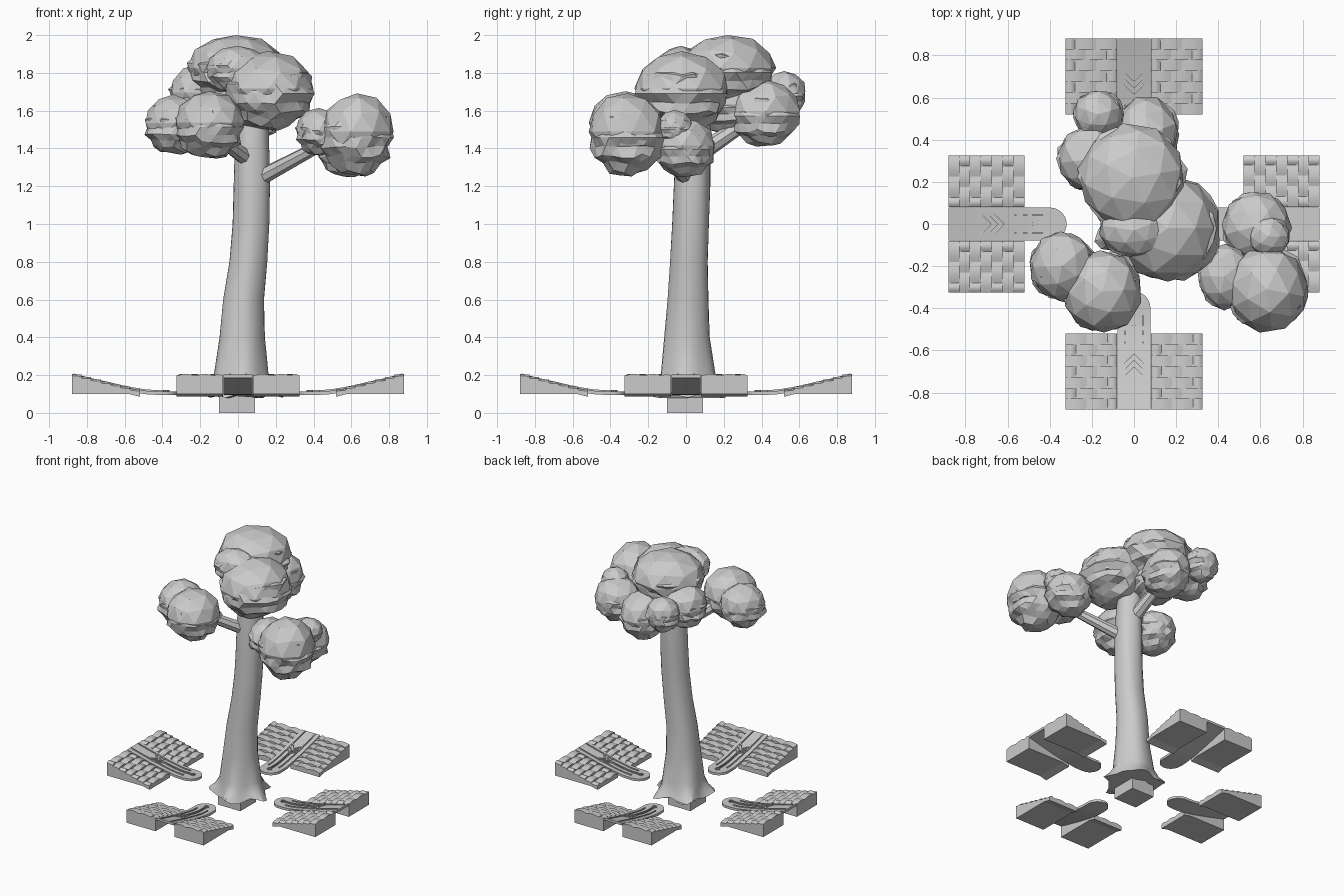
import bpy, bmesh, math, random
from math import sin, cos, pi
from mathutils import Vector, Matrix

random.seed(4)
if "Cube" in bpy.data.objects:
    bpy.data.objects.remove(bpy.data.objects["Cube"], do_unlink=True)

grey = bpy.data.materials.new("plain grey")
grey.use_nodes = True
grey.diffuse_color = (0.6, 0.6, 0.6, 1)
grey.node_tree.nodes["Principled BSDF"].inputs["Base Color"].default_value = (0.6, 0.6, 0.6, 1)


def finish(name, bm, smooth=None, turn=0):
    bmesh.ops.recalc_face_normals(bm, faces=bm.faces)
    bm.transform(Matrix.Rotation(turn, 4, 'Z'))
    me = bpy.data.meshes.new(name)
    bm.to_mesh(me)
    bm.free()
    me.materials.append(grey)
    ob = bpy.data.objects.new(name, me)
    bpy.context.collection.objects.link(ob)
    if smooth:
        bpy.ops.object.select_all(action='DESELECT')
        ob.select_set(True)
        bpy.context.view_layer.objects.active = ob
        bpy.ops.object.shade_smooth_by_angle(angle=math.radians(smooth))
    return ob


def loft(bm, rings):
    """Skin a list of closed point rings and cap both ends."""
    rows = [[bm.verts.new(p) for p in ring] for ring in rings]
    n = len(rows[0])
    for a, b in zip(rows, rows[1:]):
        for i in range(n):
            bm.faces.new((a[i], a[(i + 1) % n], b[(i + 1) % n], b[i]))
    bm.faces.new(rows[0][::-1])
    bm.faces.new(rows[-1])


# Trunk: centre and half widths by height, flaring into pointed roots
bm = bmesh.new()
stations = [(0.08, .02, .01, .185), (0.13, .02, .01, .16), (0.2, .015, .01, .145),
            (0.4, .02, .005, .12), (0.6, .028, .012, .108), (0.8, .055, .017, .1),
            (1.0, .07, .025, .097), (1.2, .075, .032, .096), (1.38, .075, .035, .092),
            (1.62, .08, .05, .08)]
rings = []
for z, x, y, r in stations:
    flare = max(0, (0.2 - z) / 0.12)
    ring = []
    for i in range(30):
        a = 2 * pi * i / 30
        lobe = abs(cos(2.5 * a + 0.4)) ** 3 - 0.3
        rad = r * (1 + 0.36 * flare * lobe + 0.02 * sin(5 * a + 4 * z))
        ring.append((x + rad * cos(a), y + rad * sin(a), z + 0.03 * flare * sin(3 * a) ** 2))
    rings.append(ring)
loft(bm, rings)
finish("trunk", bm, 35)

# Square plug below the trunk
bm = bmesh.new()
bmesh.ops.create_cube(bm, size=1, matrix=Matrix.Translation((-.005, -.005, .05))
                      @ Matrix.Diagonal((.19, .19, .1, 1)))
finish("root_plug", bm)


# Branches
def branch(name, start, end, r0, r1):
    a, b = Vector(start), Vector(end)
    bm = bmesh.new()
    q = (b - a).to_track_quat('Z', 'Y').to_matrix().to_4x4()
    bmesh.ops.create_cone(bm, segments=8, radius1=r0, radius2=r1, depth=(b - a).length,
                          cap_ends=True, matrix=Matrix.Translation((a + b) / 2) @ q)
    finish(name, bm)


branch("left_branch", (.09, .02, 1.23), (.5, -.2, 1.45), .045, .03)
branch("right_branch", (.07, .02, 1.33), (-.16, -.24, 1.5), .045, .035)
branch("back_branch", (.07, .05, 1.36), (.03, .38, 1.58), .05, .035)


# Foliage: a broad faceted cap over a rough, craggy underside
def clump(name, centre, rx, ry, rz):
    bm = bmesh.new()
    c = Vector(centre)
    spin = Matrix.Rotation(random.uniform(0, 6), 4, 'Z')
    for sub, scale, drop, rough in ((2, 0.98, 0.04, 0.03), (3, 0.94, -0.1, 0.06)):
        vs = bmesh.ops.create_icosphere(bm, subdivisions=sub, radius=1)["verts"]
        for v in vs:
            p = (spin @ v.co) * (scale + random.uniform(-rough, rough))
            if sub == 3:
                p *= 1 + 0.05 * sin(13 * p.z + 2 * p.x)
            elif p.z < -0.35:
                p.z = -0.35
            v.co = c + Vector((p.x * rx, p.y * ry, (p.z + drop) * rz))
    finish(name, bm)


clumps = {
    "crown_top": ((-.01, .22, 1.82), .26, .26, .18),
    "crown_front": ((.16, -.02, 1.71), .25, .26, .2),
    "crown_crest": ((0, -.03, 1.82), .17, .13, .12),
    "crown_back_small": ((-.17, .52, 1.69), .12, .12, .12),
    "crown_back": ((.06, .42, 1.59), .16, .19, .17),
    "crown_side": ((-.2, .31, 1.69), .17, .16, .15),
    "crown_core": ((-.02, .22, 1.63), .17, .22, .14),
    "right_clump_front": ((-.15, -.32, 1.53), .19, .2, .17),
    "right_clump_side": ((-.34, -.2, 1.53), .16, .17, .15),
    "left_clump_front": ((.63, -.31, 1.48), .2, .21, .21),
    "left_clump_back": ((.58, -.01, 1.41), .17, .17, .15),
    "left_clump_inner": ((.43, -.25, 1.49), .13, .16, .12),
    "left_clump_top": ((.64, -.06, 1.51), .1, .1, .09),
}
for name, args in clumps.items():
    clump(name, *args)


# Sloping ground pieces, laid out along -y and turned to each side
def ramp(d):
    """Height of the sloping surface at distance d from the centre."""
    t = max(0, d - 0.46) / 0.42
    return 0.114 + 0.09 * t ** 1.25


def wedge(side, turn, name):
    bm = bmesh.new()
    x0, x1 = sorted((side * .08, side * .325))
    prof = [(.88, .1), (.88, .198), (.52, .108), (.52, .1)]
    loft(bm, [[(x, -d, z) for d, z in prof] for x in (x0, x1)])
    finish(name, bm, turn=turn)
    # Rows of barrel tiles with staggered joints
    bm = bmesh.new()
    step = .36 / 7
    for row in range(7):
        outer, inner = .88 - row * step, .88 - (row + 1) * step
        x = x0 - (.05 if row % 2 else 0)
        while x < x1 - .01:
            lo, hi = max(x, x0), min(x + .1, x1)
            rings = []
            for d, lift in ((outer, 0.0), (inner, .01)):
                base = .196 - (.88 - d) * .25 + lift
                pts = [(lo, -d, base - .02 - lift), (hi, -d, base - .02 - lift)]
                for k in range(6):
                    u = 1 - k / 5
                    pts.append((lo + (hi - lo) * u, -d, base + .01 * sin(pi * u)))
                rings.append(pts)
            loft(bm, rings)
            x += .1
    finish(name + "_tiles", bm, 40, turn)


def bar(bm, a, b, w=.007, h=.007):
    """Thin raised bar following the ramp between two (x, distance) points."""
    a, b = Vector(a), Vector(b)
    n = Vector((-(b - a).y, (b - a).x)).normalized() * w / 2
    rings = []
    for i in range(9):
        p = a.lerp(b, i / 8)
        rings.append([((p + s * n).x, -(p + s * n).y, ramp(p.y) + z)
                      for s, z in ((-1, -.002), (1, -.002), (1, h), (-1, h))])
    loft(bm, rings)


for k, where in enumerate(("front", "left", "back", "right")):
    turn = k * pi / 2
    for side in (-1, 1):
        wedge(side, turn, where + ("_wedge_a" if side < 0 else "_wedge_b"))
    # Curved strip with a rounded inner end
    bm = bmesh.new()
    ds = [.4 - .08 * cos(i * pi / 16) for i in range(9)] + [.4 + .04 * i for i in range(1, 13)]
    rings = []
    for d in ds:
        w = .078 if d >= .4 else max(.004, .078 * math.sqrt(max(0, 1 - ((.4 - d) / .08) ** 2)))
        z = ramp(d)
        rings.append([(-w, -d, z - .018), (w, -d, z - .018), (w, -d, z), (-w, -d, z)])
    loft(bm, rings)
    finish(where + "_strip", bm, 30, turn)
    # Raised edging and arrow ornament
    bm = bmesh.new()
    for s in (-1, 1):
        bar(bm, (s * .043, .43), (s * .043, .87))
        bar(bm, (s * .006, .4), (s * .006, .66), .004)
        for d in (.62, .65, .68):
            bar(bm, (0, d), (s * .045, d + .045), .008)
        bar(bm, (s * .045, .665), (s * .045, .725), .008)
    for i in range(10):
        p, q = ((.014 * sin(t), .38 + .014 * cos(t)) for t in (i * pi / 5, (i + 1) * pi / 5))
        bar(bm, p, q, .006)
    finish(where + "_ornament", bm, turn=turn)
